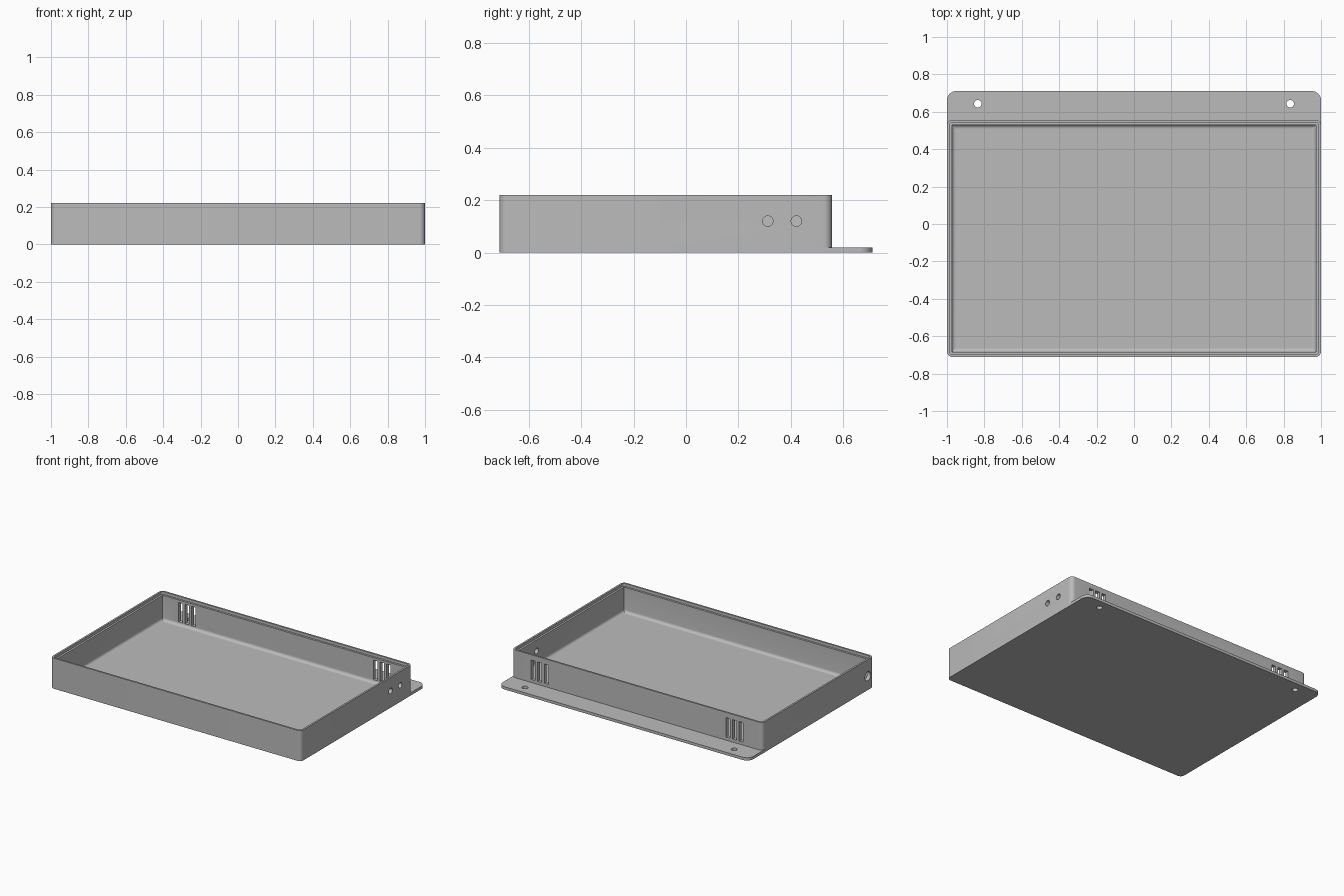
import bpy, bmesh, math
from mathutils import Vector

cube = bpy.data.objects.get("Cube")
if cube:
    bpy.data.objects.remove(cube, do_unlink=True)

grey = bpy.data.materials.new("plain grey")
grey.use_nodes = True
colour = (0.5, 0.5, 0.5, 1)
grey.diffuse_color = colour
grey.node_tree.nodes["Principled BSDF"].inputs["Base Color"].default_value = colour

FRONT, WALL_BACK, PLATE_BACK = -0.711, 0.557, 0.711
FLOOR, TOP = 0.02, 0.22
WALL, CORNER = 0.027, 0.03


def outline(inset, back, r_front, r_back, steps=8):
    """Rounded rectangle, counter-clockwise from the back left corner."""
    x, y0, y1 = 1 - inset, FRONT + inset, back - inset
    pts = []
    for i, (sx, sy) in enumerate([(1, 1), (-1, 1), (-1, -1), (1, -1)]):
        r = r_back if sy > 0 else r_front
        cx, cy = sx * (x - r), (y1 - r if sy > 0 else y0 + r)
        for k in range(steps + 1):
            a = math.pi / 2 * (i + k / steps)
            pts.append((cx + r * math.cos(a), cy + r * math.sin(a)))
    return pts


def finish(bm, name):
    bmesh.ops.recalc_face_normals(bm, faces=bm.faces)
    mesh = bpy.data.meshes.new(name)
    bm.to_mesh(mesh)
    bm.free()
    mesh.materials.append(grey)
    obj = bpy.data.objects.new(name, mesh)
    bpy.context.collection.objects.link(obj)
    return obj


def bridge(bm, a, b):
    for i in range(len(a)):
        j = (i + 1) % len(a)
        bm.faces.new((a[i], a[j], b[j], b[i]))


def add_cylinder(bm, centre, radius, axis):
    rot = Vector((0, 0, 1)).rotation_difference(Vector(axis)).to_matrix().to_4x4()
    rot.translation = centre
    bmesh.ops.create_cone(bm, cap_ends=True, segments=32, radius1=radius,
                          radius2=radius, depth=0.12, matrix=rot)


def cut(obj, bm):
    cutter = finish(bm, "cutter")
    cutter.hide_render = True
    mod = obj.modifiers.new("openings", "BOOLEAN")
    mod.object, mod.operation, mod.solver = cutter, "DIFFERENCE", "EXACT"
    bpy.ops.object.select_all(action="DESELECT")
    bpy.context.view_layer.objects.active = obj
    obj.select_set(True)
    bpy.ops.object.modifier_apply(modifier=mod.name)
    bpy.data.objects.remove(cutter, do_unlink=True)
    bpy.ops.object.shade_smooth_by_angle(angle=math.radians(30))


# Base plate with rear mounting flange
bm = bmesh.new()
shape = outline(0, PLATE_BACK, CORNER, 0.05)
low = [bm.verts.new((x, y, 0)) for x, y in shape]
high = [bm.verts.new((x, y, FLOOR)) for x, y in shape]
bridge(bm, low, high)
bm.faces.new(low)
bm.faces.new(high)
base_plate = finish(bm, "base_plate")

# Screw holes in the flange
bm = bmesh.new()
for side in (-1, 1):
    add_cylinder(bm, (side * 0.835, 0.643, 0.01), 0.02, (0, 0, 1))
cut(base_plate, bm)

# Walls: closed section of (inset, height), with a stepped rim and a floor fillet
section = [(0, FLOOR), (0, TOP), (0.013, TOP), (0.013, TOP - 0.02), (WALL, TOP - 0.02)]
fillet = 0.02
for k in range(7):
    a = math.pi / 2 * k / 6
    section.append((WALL + fillet * (1 - math.cos(a)), FLOOR + fillet * (1 - math.sin(a))))
bm = bmesh.new()
rings = []
for inset, z in section:
    r = max(CORNER - inset, 0.003)
    rings.append([bm.verts.new((x, y, z)) for x, y in outline(inset, WALL_BACK, r, r)])
for i, ring in enumerate(rings):
    bridge(bm, ring, rings[(i + 1) % len(rings)])
tray_walls = finish(bm, "tray_walls")

# Vent slots in the rear wall and cable holes in the side walls
bm = bmesh.new()
for side in (-1, 1):
    for x in (0.725, 0.778, 0.831):
        slot = bmesh.ops.create_cube(bm, size=1)["verts"]
        bmesh.ops.scale(bm, vec=(0.032, 0.12, 0.14), verts=slot)
        bmesh.ops.translate(bm, vec=(side * x, WALL_BACK, 0.112), verts=slot)
for y in (0.312, 0.421):
    add_cylinder(bm, (1, y, 0.12), 0.02, (1, 0, 0))
add_cylinder(bm, (-1, -0.645, 0.1), 0.032, (1, 0, 0))
cut(tray_walls, bm)
